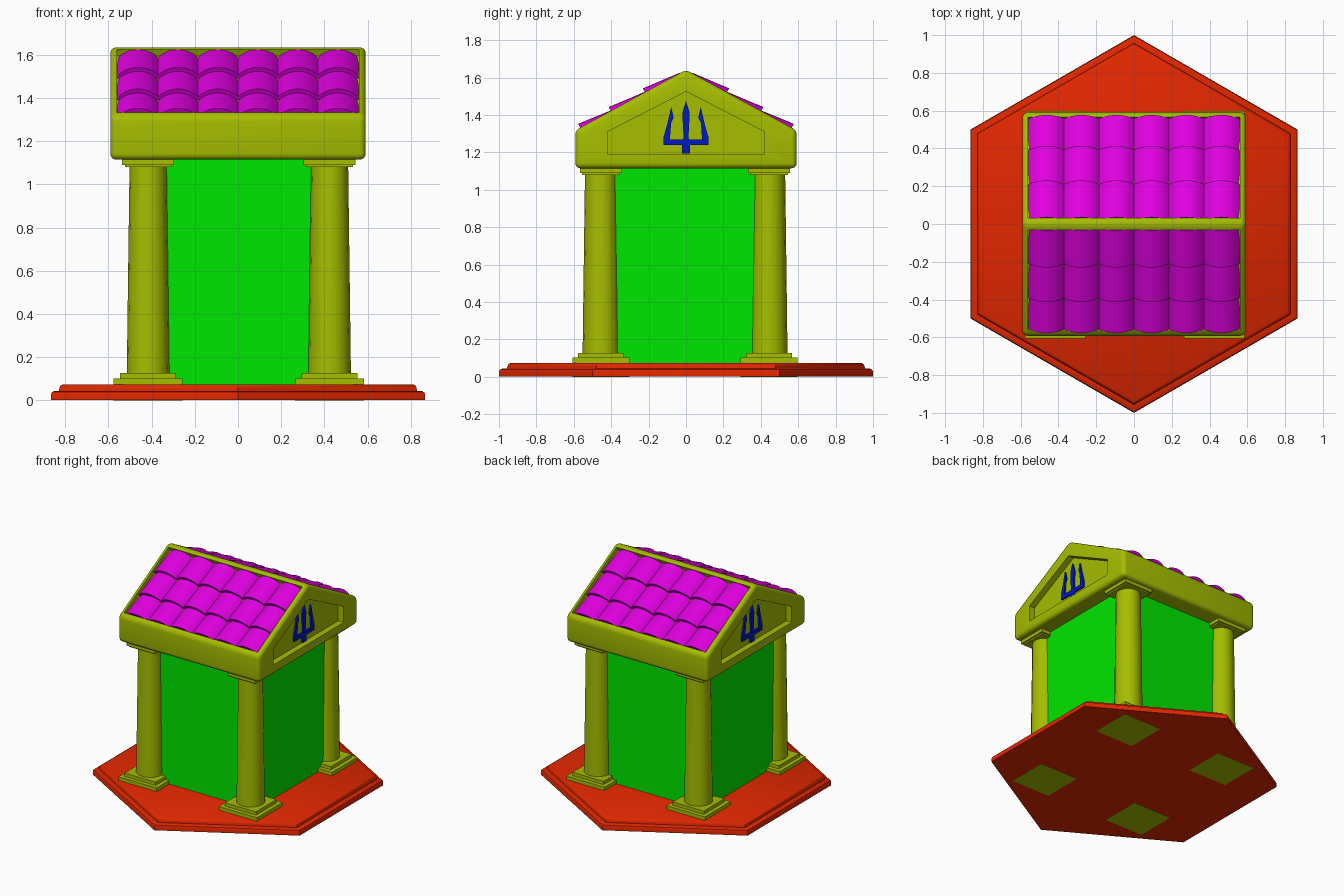
import bpy, bmesh, math
from mathutils import Vector

if "Cube" in bpy.data.objects:
    bpy.data.objects.remove(bpy.data.objects["Cube"])


def material(name, rgb):
    m = bpy.data.materials.new(name)
    m.diffuse_color = (*rgb, 1)
    m.use_nodes = True
    m.node_tree.nodes["Principled BSDF"].inputs["Base Color"].default_value = m.diffuse_color
    return m


OLIVE = material("olive", (0.38, 0.51, 0.0))
RED = material("red", (0.75, 0.02, 0.0))
GREEN = material("green", (0.0, 0.80, 0.0))
PURPLE = material("purple", (0.75, 0.0, 0.75))
BLUE = material("blue", (0.0, 0.01, 0.55))


def add_rings(bm, rings):
    """Skin a closed solid through rings of equal point count."""
    vs = [[bm.verts.new(p) for p in ring] for ring in rings]
    n = len(vs[0])
    for a, b in zip(vs, vs[1:]):
        for i in range(n):
            j = (i + 1) % n
            bm.faces.new((a[i], a[j], b[j], b[i]))
    bm.faces.new(vs[0][::-1])
    bm.faces.new(vs[-1])


def solid(name, parts, mat, bevel=0, segments=2, smooth=True):
    bm = bmesh.new()
    for rings in parts:
        add_rings(bm, rings)
    bmesh.ops.recalc_face_normals(bm, faces=bm.faces)
    me = bpy.data.meshes.new(name)
    bm.to_mesh(me)
    bm.free()
    ob = bpy.data.objects.new(name, me)
    bpy.context.collection.objects.link(ob)
    if mat:
        me.materials.append(mat)
    bpy.ops.object.select_all(action='DESELECT')
    bpy.context.view_layer.objects.active = ob
    ob.select_set(True)
    if bevel:
        m = ob.modifiers.new("bevel", 'BEVEL')
        m.width, m.segments, m.limit_method = bevel, segments, 'ANGLE'
        bpy.ops.object.modifier_apply(modifier=m.name)
    if smooth:
        bpy.ops.object.shade_smooth_by_angle(angle=math.radians(35))
    return ob


def polygon(n, r, z, cx=0, cy=0, turn=0.0):
    return [(cx + r * math.cos(turn + i * math.tau / n),
             cy + r * math.sin(turn + i * math.tau / n), z) for i in range(n)]


def block(cx, cy, hx, hy, z0, z1):
    return [[(cx + sx * hx, cy + sy * hy, z)
             for sx, sy in ((-1, -1), (1, -1), (1, 1), (-1, 1))] for z in (z0, z1)]


def along_x(profile, x0, x1):
    return [[(x, y, z) for y, z in profile] for x in (x0, x1)]


# Stepped hexagonal floor, rounded along the upper edges
floor_steps = ((1.0, 0.001), (1.0, 0.028), (0.995, 0.038), (0.985, 0.043), (0.957, 0.044),
               (0.955, 0.058), (0.949, 0.069), (0.937, 0.075))
solid("floor", [[polygon(6, r, z, turn=math.pi / 6) for r, z in floor_steps]], RED)

# Inner walls
solid("walls", [block(0, 0, 0.465, 0.457, 0.06, 1.14)], GREEN, smooth=False)

# Columns with stepped feet and caps
for sx, side in ((-1, "left"), (1, "right")):
    for sy, end in ((-1, "front"), (1, "back")):
        cx, cy = sx * 0.42 + 0.004, sy * 0.449 - 0.005
        solid(f"{end}_{side}_column",
              [[polygon(16, r, z, cx, cy) for r, z in
                ((0.099, 0.11), (0.094, 0.5), (0.086, 1.10))]], OLIVE)
        plates = [block(cx, cy, h, h - 0.007, z0, z1) for h, z0, z1 in
                  ((0.160, 0, 0.102), (0.130, 0.09, 0.127),
                   (0.108, 1.080, 1.11), (0.120, 1.090, 1.14))]
        solid(f"{end}_{side}_column_plates", plates, OLIVE)

# Roof body with recessed gables and slopes
PEAK, EAVE, HALF = 1.642, 1.318, 0.592
roof = solid("roof", [along_x([(-HALF, 1.115), (HALF, 1.115), (HALF, EAVE),
                               (0, PEAK), (-HALF, EAVE)], -0.591, 0.591)], OLIVE, 0.028, 4)
pitch = math.atan2(PEAK - EAVE, HALF)


def on_slope(side, x, s, h):
    """Point at distance s down the slope and h above it."""
    return Vector((x, side * (s * math.cos(pitch) + h * math.sin(pitch)),
                   PEAK - s * math.sin(pitch) + h * math.cos(pitch)))


gable = [(-0.42, 1.19), (0.42, 1.19), (0.42, 1.31), (0, 1.525), (-0.42, 1.31)]
cutters = []
for s in (-1, 1):
    cutters.append(solid("gable_cutter", [along_x(gable, s * 0.545, s * 0.7)], None))
    cutters.append(solid("slope_cutter", [[
        [on_slope(s, x, d, h) for x, d in
         ((-0.56, 0.036), (0.56, 0.036), (0.56, 0.645), (-0.56, 0.645))]
        for h in (-0.035, 0.016)]], None))
for c in cutters:
    c.hide_render = True
    m = roof.modifiers.new("recess", 'BOOLEAN')
    m.operation, m.solver, m.object = 'DIFFERENCE', 'EXACT', c
    bpy.context.view_layer.objects.active = roof
    bpy.ops.object.modifier_apply(modifier=m.name)
    bpy.data.objects.remove(c)
bpy.ops.object.select_all(action='DESELECT')
roof.select_set(True)
bpy.ops.object.shade_smooth_by_angle(angle=math.radians(35))

# Rounded roof tiles, three overlapping rows on each slope
PITCH, W, R, SEG = 0.185, 0.095, 0.126, 8


def tile_ring(side, cx, s, crest):
    pts = []
    for i in range(SEG + 1):
        x = -W + 2 * W * i / SEG
        pts.append(on_slope(side, cx + x, s, crest - R + math.sqrt(R * R - x * x)))
    pts.append(on_slope(side, cx + W, s, -0.05))
    pts.append(on_slope(side, cx - W, s, -0.05))
    return pts


ROWS = (0.040, 0.250, 0.458, 0.645)
for side, end in ((-1, "front"), (1, "back")):
    tiles = []
    for s0, s1 in zip(ROWS, ROWS[1:]):
        for col in range(6):
            cx = (col - 2.5) * PITCH
            tiles.append([tile_ring(side, cx, s0, 0.002),
                          tile_ring(side, cx, s1, 0.023)])
    solid(f"{end}_roof_tiles", tiles, PURPLE)

# Three-pronged fork emblem in each gable
shaft = [(-0.022, 1.195), (0.022, 1.195), (0.022, 1.25), (0.013, 1.28), (0.02, 1.41),
         (0, 1.475), (-0.02, 1.41), (-0.013, 1.28), (-0.022, 1.25)]
bar = [(-0.12, 1.24), (0.12, 1.24), (0.12, 1.27), (-0.12, 1.27)]
prong = [(0.12, 1.25), (0.12, 1.28), (0.098, 1.36), (0.079, 1.443), (0.066, 1.385),
         (0.079, 1.36), (0.088, 1.25)]
for s, side in ((-1, "left"), (1, "right")):
    shapes = [shaft, bar, prong, [(-y, z) for y, z in prong]]
    solid(f"{side}_fork_emblem", [along_x(p, s * 0.53, s * 0.558) for p in shapes],
          BLUE, smooth=False)
